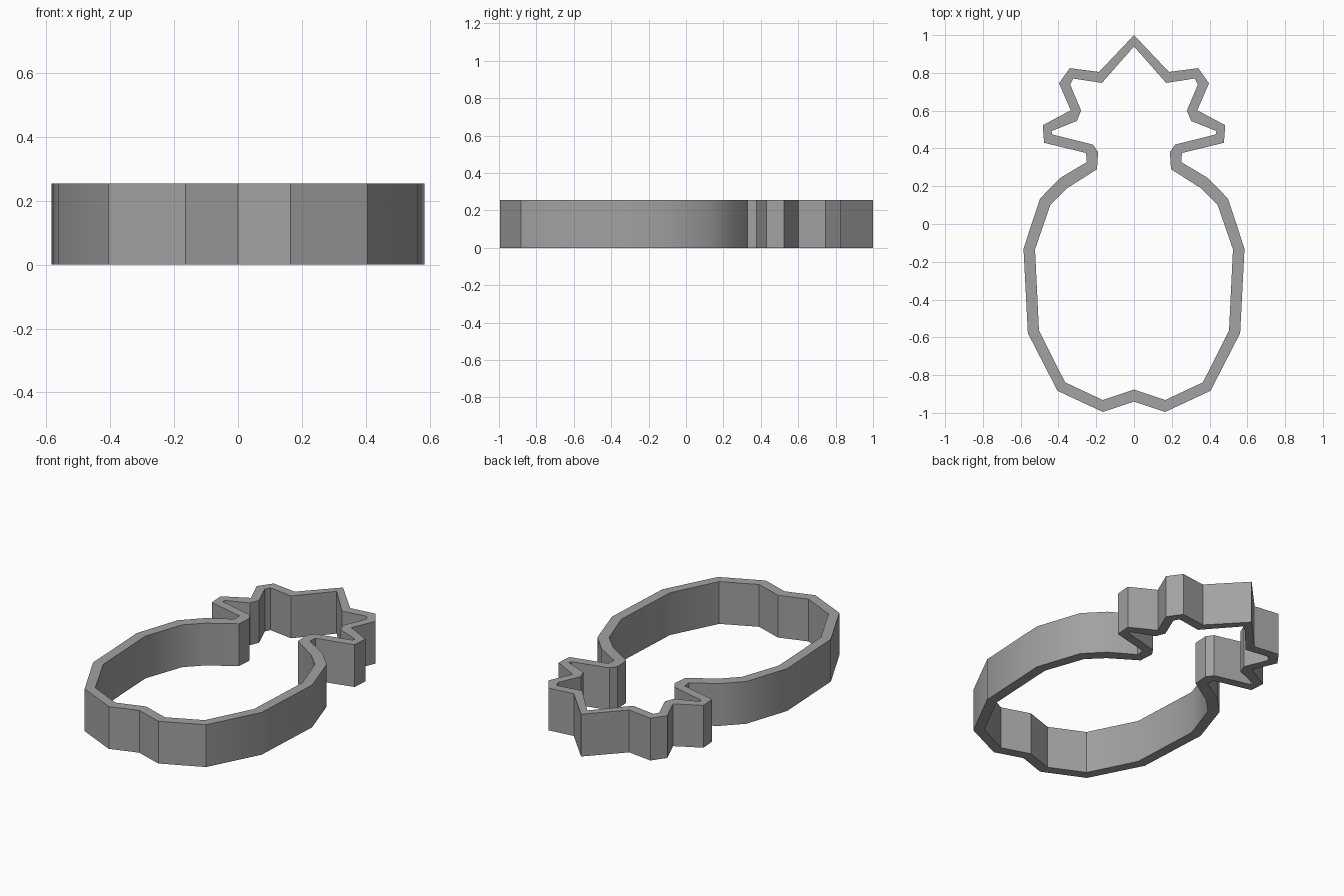
import bpy, bmesh, math

if "Cube" in bpy.data.objects:
    bpy.data.objects.remove(bpy.data.objects["Cube"])

HEIGHT = 0.255

# right half of the pineapple outline, tip to base: outer and inner wall edges
OUTER = [(0, 1.0), (0.185, 0.805), (0.34, 0.825), (0.397, 0.745), (0.335, 0.602),
         (0.483, 0.523), (0.476, 0.43), (0.254, 0.376), (0.25, 0.328), (0.392, 0.243),
         (0.497, 0.135), (0.585, -0.13), (0.562, -0.578), (0.405, -0.883),
         (0.165, -0.995), (0, -0.94)]
INNER = [(0, 0.94), (0.17, 0.747), (0.322, 0.77), (0.338, 0.738), (0.28, 0.6),
         (0.303, 0.545), (0.437, 0.492), (0.432, 0.474), (0.217, 0.42), (0.19, 0.38),
         (0.196, 0.29), (0.353, 0.19), (0.443, 0.10), (0.524, -0.134), (0.503, -0.565),
         (0.365, -0.838), (0.165, -0.932), (0, -0.877)]


def mirrored(half):
    return half + [(-x, y) for x, y in reversed(half[1:-1])]


# flat ring between the two outlines, extruded upward
bm = bmesh.new()
edges = []
for outline in (mirrored(OUTER), mirrored(INNER)):
    vs = [bm.verts.new((x, y, 0)) for x, y in outline]
    edges += [bm.edges.new((a, b)) for a, b in zip(vs, vs[1:] + vs[:1])]
bmesh.ops.triangle_fill(bm, edges=edges, use_beauty=True)
top = bmesh.ops.extrude_face_region(bm, geom=bm.faces[:], use_keep_orig=True)
bmesh.ops.translate(bm, vec=(0, 0, HEIGHT),
                    verts=[g for g in top["geom"] if isinstance(g, bmesh.types.BMVert)])
bmesh.ops.recalc_face_normals(bm, faces=bm.faces)

mesh = bpy.data.meshes.new("pineapple_cutter_wall")
bm.to_mesh(mesh)
bm.free()
wall = bpy.data.objects.new("pineapple_cutter_wall", mesh)
bpy.context.collection.objects.link(wall)

# plain grey
grey = bpy.data.materials.new("plain_grey")
grey.diffuse_color = (0.36, 0.36, 0.36, 1)
grey.use_nodes = True
grey.node_tree.nodes["Principled BSDF"].inputs["Base Color"].default_value = grey.diffuse_color
mesh.materials.append(grey)

# gentle bends smooth, leaf corners and rims sharp
bpy.context.view_layer.objects.active = wall
wall.select_set(True)
bpy.ops.object.shade_smooth_by_angle(angle=math.radians(30))
